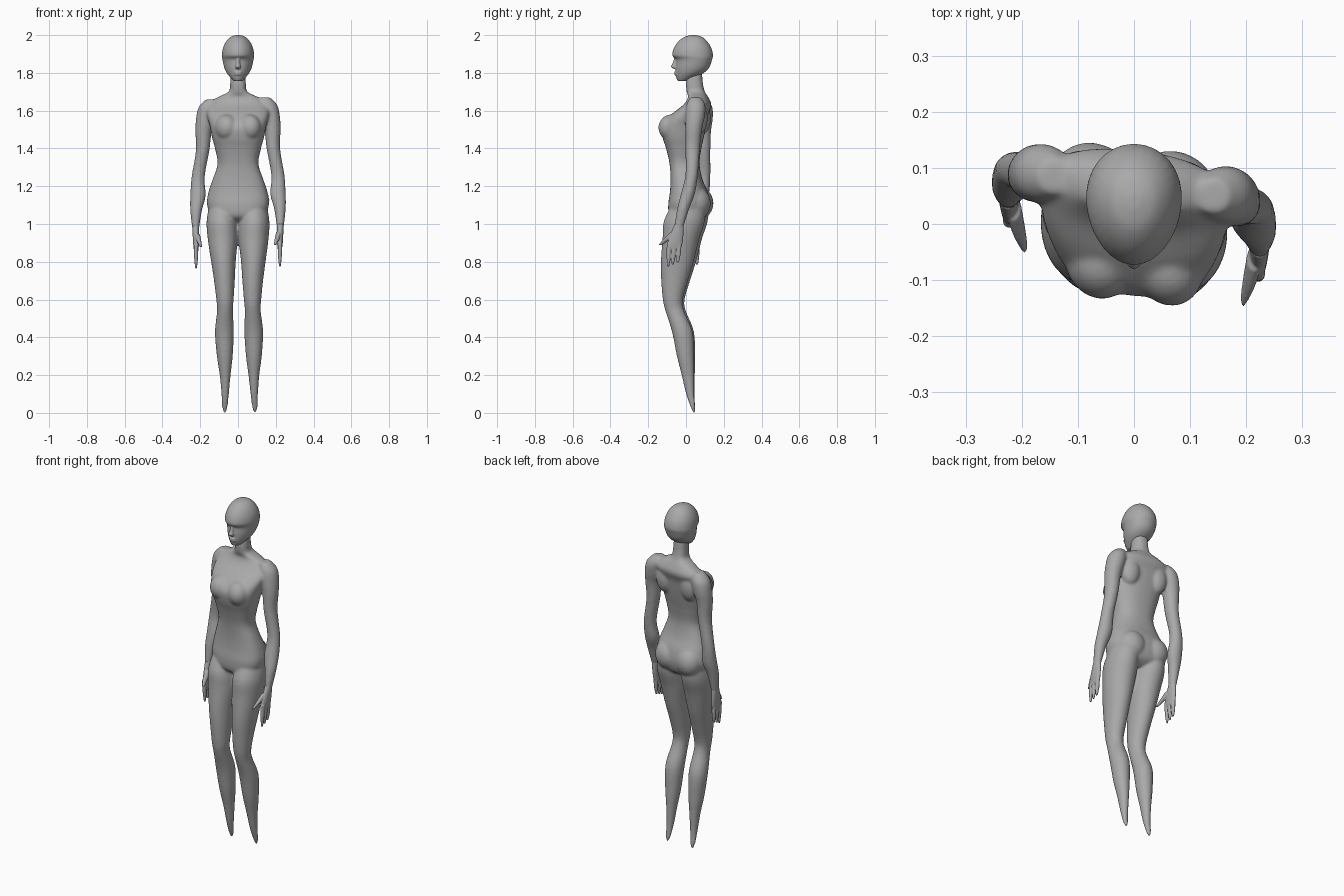
import bpy
import bmesh
import math
from mathutils import Matrix, Vector

cube = bpy.data.objects.get("Cube")
if cube:
    bpy.data.objects.remove(cube)

clay = bpy.data.materials.new("clay grey")
clay.use_nodes = True
CLAY_COLOUR = (0.4, 0.4, 0.4, 1)
clay.diffuse_color = CLAY_COLOUR
clay.node_tree.nodes["Principled BSDF"].inputs["Base Color"].default_value = CLAY_COLOUR


def spline(a, b, c, d, t):
    """Catmull-Rom value between b and c."""
    return b + 0.5 * t * (c - a + t * (2 * a - 5 * b + 4 * c - d + t * (3 * (b - c) + d - a)))


def loft(bm, rings, power=2.0, taper=0.0, steps=4, sides=32):
    """Closed skin through level rings given as (x, y, z, half width, half depth)."""
    fine = []
    last = len(rings) - 1
    for i in range(last):
        four = [rings[max(i - 1, 0)], rings[i], rings[i + 1], rings[min(i + 2, last)]]
        for s in range(steps):
            fine.append([spline(*vals, s / steps) for vals in zip(*four)])
    fine.append(rings[-1])
    loops = []
    for x, y, z, rx, ry in fine:
        loop = []
        for k in range(sides):
            angle = math.tau * k / sides
            c, s = math.cos(angle), math.sin(angle)
            px = math.copysign(abs(c) ** (2 / power), c) * (1 + taper * s)
            py = math.copysign(abs(s) ** (2 / power), s)
            loop.append(bm.verts.new((x + px * max(rx, 0.002), y + py * max(ry, 0.002), z)))
        loops.append(loop)
    for low, high in zip(loops, loops[1:]):
        for k in range(sides):
            n = (k + 1) % sides
            bm.faces.new((low[k], low[n], high[n], high[k]))
    bm.faces.new(loops[0])
    bm.faces.new(loops[-1])


def ellipsoid(bm, centre, radii):
    matrix = Matrix.Translation(centre) @ Matrix.Diagonal(Vector(radii).to_4d())
    bmesh.ops.create_uvsphere(bm, u_segments=24, v_segments=16, radius=1, matrix=matrix)


def finish(name, bm, voxel, smoothing):
    """Fuse the overlapping volumes into one soft skin."""
    bmesh.ops.recalc_face_normals(bm, faces=bm.faces)
    mesh = bpy.data.meshes.new(name)
    bm.to_mesh(mesh)
    bm.free()
    mesh.materials.append(clay)
    obj = bpy.data.objects.new(name, mesh)
    bpy.context.collection.objects.link(obj)
    fuse = obj.modifiers.new("fuse", "REMESH")
    fuse.mode = "VOXEL"
    fuse.voxel_size = voxel
    fuse.use_smooth_shade = True
    soften = obj.modifiers.new("soften", "SMOOTH")
    soften.factor = 0.5
    soften.iterations = smoothing


def arm_pose(rings, side):
    """Mirror an arm path; the right arm hangs further back."""
    back = 0 if side > 0 else 1
    return [(side * x, y + back * (0.04 + 0.077 * (1.6 - z)), z - back * 0.01, rx, ry)
            for x, y, z, rx, ry in rings]


def leg_pose(rings, side):
    """Mirror a leg path; the left leg stands a little wider and further forward."""
    wide = 0.02 if side > 0 else 0
    return [(side * x + wide * min(1, max(0, 1 - z)), y - side * 0.008 * min(1, z), z, rx, ry)
            for x, y, z, rx, ry in rings]


torso = [
    (0, .045, 1.8, .038, .04), (0, .045, 1.74, .042, .045), (0, .052, 1.7, .05, .048),
    (0, .065, 1.67, .11, .052), (0, .06, 1.63, .16, .072), (0, .02, 1.58, .165, .095),
    (0, -.01, 1.52, .15, .115), (0, -.015, 1.46, .138, .108), (0, -.012, 1.4, .122, .092),
    (0, -.008, 1.32, .108, .078), (0, .002, 1.24, .133, .082), (0, .015, 1.17, .156, .098),
    (0, .016, 1.1, .164, .108), (0, .01, 1.04, .13, .095), (0, .01, 1.01, .04, .05),
]
leg = [
    (.085, .03, 1.13, .06, .08), (.085, 0, 1.02, .081, .108), (.081, -.02, .92, .079, .097),
    (.077, -.04, .8, .065, .087), (.072, -.055, .7, .055, .071), (.069, -.065, .6, .046, .053),
    (.069, -.055, .54, .042, .05), (.072, -.016, .43, .05, .055), (.07, 0, .3, .042, .046),
    (.068, .012, .2, .029, .034), (.068, .023, .1, .02, .022), (.07, .037, .03, .015, .012),
    (.07, .043, 0, .006, .005),
]
arm = [
    (.14, .05, 1.67, .03, .03), (.158, .052, 1.63, .05, .05), (.172, .048, 1.57, .05, .052),
    (.183, .04, 1.5, .043, .045), (.187, .035, 1.4, .036, .039), (.211, .03, 1.26, .035, .033),
    (.212, .01, 1.16, .041, .037), (.222, -.015, 1.08, .031, .032), (.224, -.036, .99, .019, .025),
    (.224, -.04, .97, .016, .022),
]
palm = [
    (.224, -.036, 1, .018, .024), (.223, -.047, .95, .017, .034), (.222, -.058, .9, .015, .04),
    (.221, -.062, .87, .012, .036),
]
thumb = [
    (.215, -.06, .955, .014, .024), (.206, -.1, .92, .012, .02), (.195, -.137, .888, .006, .01),
]
skull = [
    (0, .04, 2, .012, .014), (0, .038, 1.99, .04, .048), (0, .036, 1.965, .064, .078),
    (0, .035, 1.93, .08, .1), (0, .035, 1.893, .085, .108), (0, .042, 1.87, .082, .096),
    (0, .034, 1.83, .073, .09), (0, .02, 1.8, .06, .075), (0, -.002, 1.775, .04, .05),
    (0, -.02, 1.757, .022, .024),
]

# Body: torso, chest, shoulder blades, seat, limbs
body = bmesh.new()
loft(body, [(x, y, z, rx, ry) for x, y, z, rx, ry in torso], power=2.4)
for side in (-1, 1):
    ellipsoid(body, (side * .062, -.072, 1.51), (.062, .068, .07))
    ellipsoid(body, (side * .085, .078, 1.56), (.055, .045, .085))
    ellipsoid(body, (side * .072, .062, 1.11), (.078, .076, .085))
# The whole trunk turns slightly, bringing the left side forward
for vert in body.verts:
    vert.co.y -= 0.1 * vert.co.x
for side in (-1, 1):
    loft(body, leg_pose(leg, side))
    loft(body, arm_pose(arm, side))
finish("body", body, 0.006, 14)

# Hands: palm, thumb, three tapering fingers
for side, label in ((1, "left"), (-1, "right")):
    hand = bmesh.new()
    loft(hand, arm_pose(palm, side))
    loft(hand, arm_pose(thumb, side), sides=16)
    for root, tip, low in ((-.088, -.094, .775), (-.062, -.07, .785), (-.036, -.044, .795)):
        finger = [(.222, root, .9, .012, .013), (.222, (root + tip) / 2, .84, .011, .012),
                  (.222, tip, low, .005, .006)]
        loft(hand, arm_pose(finger, side), sides=16)
    finish(label + "_hand", hand, 0.003, 5)

# Head: skull, nose, lips
head = bmesh.new()
loft(head, skull, taper=0.1)
loft(head, [(0, -.05, 1.885, .008, .01), (0, -.058, 1.85, .011, .014),
            (0, -.062, 1.832, .015, .019), (0, -.052, 1.82, .01, .01)], sides=16)
for height in (1.803, 1.792):
    ellipsoid(head, (0, -.05, height), (.022, .012, .006))
finish("head", head, 0.004, 4)
